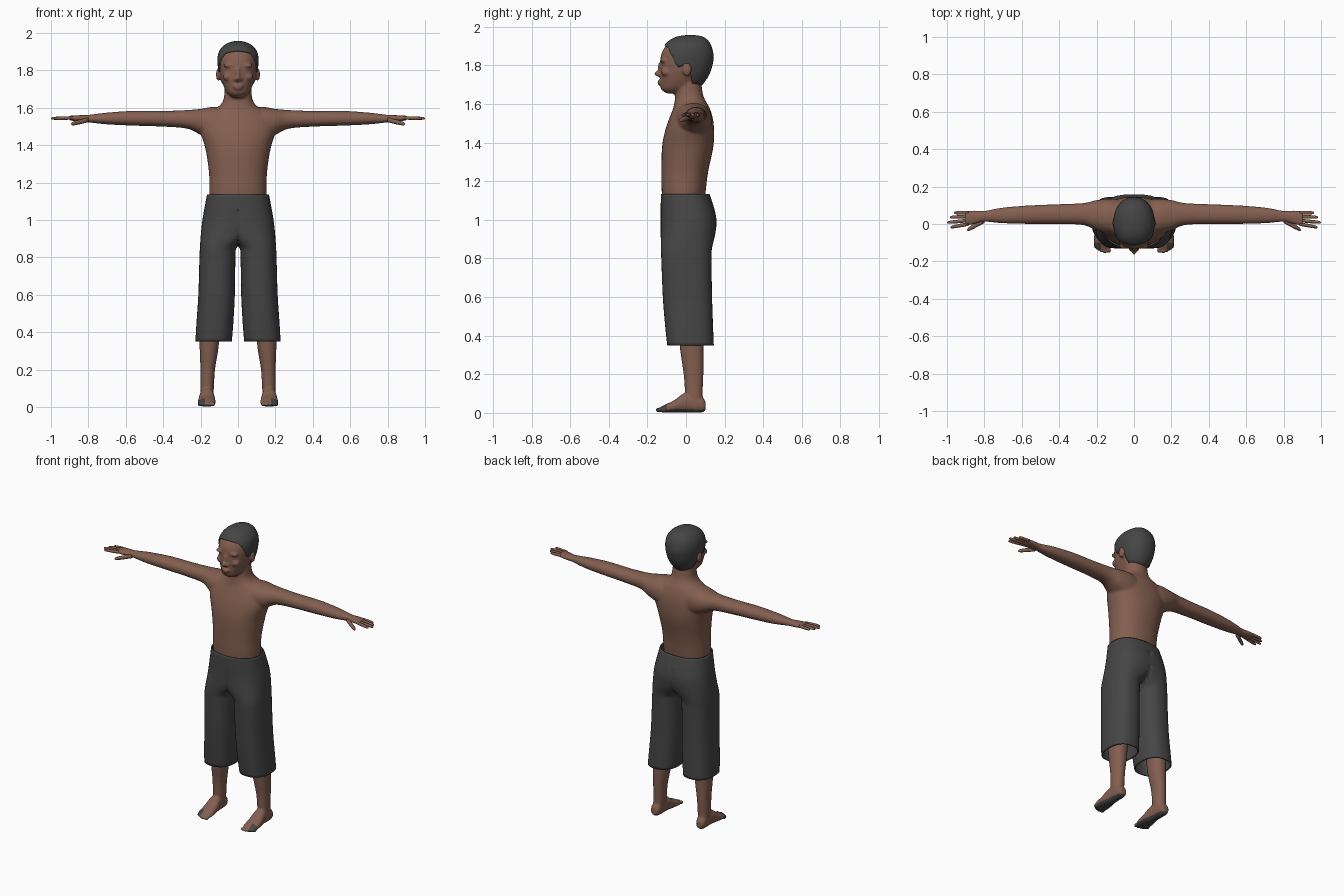
import bpy, bmesh
from math import sin, cos, pi
from mathutils import Matrix, Vector

cube = bpy.data.objects.get("Cube")
if cube:
    bpy.data.objects.remove(cube)


def make_material(name, rgb):
    mat = bpy.data.materials.new(name)
    mat.use_nodes = True
    color = (*rgb, 1)
    mat.diffuse_color = color
    mat.node_tree.nodes["Principled BSDF"].inputs["Base Color"].default_value = color
    return mat


skin = make_material("brown skin", (0.23, 0.115, 0.08))
charcoal = make_material("charcoal", (0.06, 0.06, 0.06))


def smooth_rows(rows, steps):
    """Catmull-Rom resampling of a table of cross-sections."""
    out = []
    for i in range(len(rows) - 1):
        a, b, c, d = (rows[min(max(k, 0), len(rows) - 1)] for k in range(i - 1, i + 3))
        for s in range(steps):
            t = s / steps
            out.append([q + t * (r - p) / 2 + t * t * (2 * p - 5 * q + 4 * r - s4) / 2
                        + t ** 3 * (3 * q - p - 3 * r + s4) / 2
                        for p, q, r, s4 in zip(a, b, c, d)])
    return out + [list(rows[-1])]


def power(value, square):
    return abs(value) ** (2 / square) * (1 if value > 0 else -1)


def skin_rings(bm, rings, caps):
    n = len(rings[0])
    for low, high in zip(rings, rings[1:]):
        for i in range(n):
            j = (i + 1) % n
            bm.faces.new((low[i], low[j], high[j], high[i]))
    if caps:
        bm.faces.new(rings[0])
        bm.faces.new(rings[-1])


def loft(bm, rows, axis="z", n=24, steps=4, square=2.2, side=1, caps=True, clip=False):
    """Rows hold the position on the axis, then min and max across both other directions."""
    rings = []
    for t, u0, u1, v0, v1 in smooth_rows(rows, steps):
        ring = []
        for i in range(n):
            a = 2 * pi * i / n
            u = (u0 + u1) / 2 + (u1 - u0) / 2 * power(cos(a), square)
            v = (v0 + v1) / 2 + (v1 - v0) / 2 * power(sin(a), square)
            x, y, z = {"z": (u, v, t), "x": (t, u, v), "y": (u, t, v)}[axis]
            ring.append(bm.verts.new((max(x, 0) if clip else x * side, y, z)))
        rings.append(ring)
    skin_rings(bm, rings, caps)


def symmetric(rows):
    return [(z, -w, w, front, back) for z, w, front, back in rows]


def ball(bm, centre, radii):
    matrix = Matrix.Translation(centre) @ Matrix.Diagonal((*radii, 1))
    bmesh.ops.create_uvsphere(bm, u_segments=16, v_segments=10, radius=1, matrix=matrix)


def finish(bm, name, mat):
    bmesh.ops.recalc_face_normals(bm, faces=bm.faces)
    mesh = bpy.data.meshes.new(name)
    bm.to_mesh(mesh)
    bm.free()
    mesh.materials.append(mat)
    for poly in mesh.polygons:
        poly.use_smooth = True
    obj = bpy.data.objects.new(name, mesh)
    bpy.context.collection.objects.link(obj)
    return obj


def fuse(obj, voxel, rounds):
    """Blend overlapping volumes into one soft surface."""
    remesh = obj.modifiers.new("blend", "REMESH")
    remesh.mode = "VOXEL"
    remesh.voxel_size = voxel
    remesh.use_smooth_shade = True
    soften = obj.modifiers.new("soften", "SMOOTH")
    soften.factor = 0.5
    soften.iterations = rounds


# Upper body: torso with neck, head, arms and facial forms
bm = bmesh.new()
loft(bm, symmetric([
    (1.05, .14, -.11, .09), (1.13, .152, -.125, .1), (1.25, .155, -.127, .115),
    (1.38, .174, -.124, .142), (1.47, .2, -.106, .145), (1.53, .19, -.085, .138),
    (1.58, .15, -.066, .122), (1.61, .1, -.06, .105), (1.65, .076, -.055, .088),
    (1.74, .07, -.05, .075)]), n=36)
loft(bm, symmetric([
    (1.655, .03, -.1, -.01), (1.675, .054, -.128, .03), (1.7, .07, -.132, .055),
    (1.75, .09, -.134, .1), (1.8, .101, -.134, .125), (1.86, .103, -.128, .13),
    (1.91, .088, -.097, .115), (1.94, .045, -.05, .08)]), n=36)
arm = [(.06, -.05, .13, 1.41, 1.595), (.13, -.055, .135, 1.425, 1.605),
       (.2, -.035, .128, 1.455, 1.594), (.27, -.006, .112, 1.488, 1.588),
       (.4, 0, .106, 1.499, 1.583), (.55, 0, .1, 1.504, 1.584),
       (.7, .004, .088, 1.511, 1.574), (.8, .012, .07, 1.522, 1.562),
       (.85, 0, .073, 1.526, 1.56), (.905, -.012, .07, 1.533, 1.558)]
for side in (-1, 1):
    loft(bm, arm, axis="x", side=side)
    ball(bm, (side * .106, .005, 1.777), (.012, .022, .034))
    ball(bm, (side * .045, -.118, 1.826), (.036, .016, .011))
    ball(bm, (side * .05, -.103, 1.765), (.032, .026, .022))
    ball(bm, (side * .013, -.136, 1.752), (.012, .014, .01))
ball(bm, (0, -.142, 1.757), (.013, .024, .015))
ball(bm, (0, -.132, 1.785), (.011, .016, .035))
ball(bm, (0, -.132, 1.717), (.03, .018, .008))
ball(bm, (0, -.13, 1.704), (.025, .017, .008))
fuse(finish(bm, "upper_body", skin), .0075, 3)

# Fingers and thumbs
bm = bmesh.new()


def finger(start, end, radius):
    start, end = Vector(start), Vector(end)
    rows = []
    for t, k in ((0, 1), (.5, 1), (.85, .85), (.97, .55), (1, .15)):
        p, r = start.lerp(end, t), radius * k
        rows.append((p.x, p.y - r, p.y + r, p.z - r, p.z + r))
    loft(bm, rows, axis="x", n=10, steps=2, square=2)


for root, tip, reach in ((.06, .06, .962), (.04, .036, .985), (.019, .008, 1), (0, -.018, .982)):
    finger((.885, root, 1.546), (reach, tip, 1.543), .0095)
finger((.8, .018, 1.535), (.892, -.032, 1.513), .013)
finish(bm, "fingers", skin).modifiers.new("both hands", "MIRROR")

# Hair: columns rising from the hairline to the crown
hair_rows = smooth_rows([
    (1.68, .06, -.1, .07), (1.75, .095, -.12, .12), (1.83, .109, -.135, .143),
    (1.88, .108, -.125, .138), (1.915, .093, -.103, .125), (1.94, .066, -.07, .103),
    (1.953, .035, -.03, .075), (1.958, .004, .015, .03)], 6)
hairline = [(-1, 1.905), (-.75, 1.892), (-.45, 1.835), (-.33, 1.79), (-.1, 1.797),
            (.08, 1.795), (.15, 1.755), (.4, 1.7), (1, 1.685)]


def lookup(rows, key):
    for a, b in zip(rows, rows[1:]):
        if key <= b[0]:
            t = max(0, (key - a[0]) / (b[0] - a[0]))
            return [p + t * (q - p) for p, q in zip(a, b)]
    return rows[-1]


bm = bmesh.new()
columns, levels, crown = 64, 18, hair_rows[-1][0]
rings = []
for level in range(levels + 1):
    ring = []
    for i in range(columns):
        a = 2 * pi * i / columns
        base = lookup(hairline, sin(a))[1]
        z = base + (crown - base) * sin(level / levels * pi / 2)
        _, w, front, back = lookup(hair_rows, z)
        y = (front + back) / 2 + (back - front) / 2 * power(sin(a), 2.2)
        ring.append(bm.verts.new((w * power(cos(a), 2.2), y, z)))
    rings.append(ring)
skin_rings(bm, rings, False)
bm.faces.new(rings[-1])
hair = finish(bm, "hair", charcoal)
rim = hair.modifiers.new("thickness", "SOLIDIFY")
rim.thickness = .01

# Trousers: one half, open along the middle above the crotch, then mirrored
bm = bmesh.new()
loft(bm, [
    (1.135, -.166, .166, -.13, .122), (1.07, -.178, .178, -.131, .143),
    (1, -.17, .19, -.131, .158), (.93, -.1, .198, -.131, .152),
    (.86, 0, .203, -.13, .136), (.8, .013, .206, -.128, .132), (.6, .017, .212, -.12, .135),
    (.45, .025, .222, -.108, .14), (.35, .033, .228, -.097, .144)],
    n=40, square=2.4, caps=False, clip=True)
wall = [f for f in bm.faces if all(v.co.x < .0005 for v in f.verts)]
bmesh.ops.delete(bm, geom=wall, context="FACES")
trousers = finish(bm, "trousers", charcoal)
trousers.modifiers.new("both sides", "MIRROR")
cloth = trousers.modifiers.new("cloth", "SOLIDIFY")
cloth.thickness = .008

# Lower legs and bare feet
bm = bmesh.new()
loft(bm, [(.5, .1, .21, -.045, .095), (.34, .102, .206, -.032, .092),
          (.2, .123, .201, -.012, .09), (.1, .129, .201, -.005, .086),
          (.04, .135, .2, 0, .09)])
loft(bm, [(.102, .148, .187, .015, .055), (.08, .136, .199, .002, .085),
          (.0, .128, .205, .002, .105), (-.06, .121, .213, .002, .066),
          (-.11, .12, .215, .002, .042), (-.135, .13, .2, .004, .028)], axis="y")
for x, y in ((.135, -.138), (.157, -.14), (.174, -.134), (.189, -.126), (.203, -.115)):
    ball(bm, (x, y, .015), (.012, .018, .012))
draft = finish(bm, "leg_draft", skin)
fuse(draft, .006, 2)
graph = bpy.context.evaluated_depsgraph_get()
mesh = bpy.data.meshes.new_from_object(draft.evaluated_get(graph))
bpy.data.objects.remove(draft)
legs = bpy.data.objects.new("legs_and_feet", mesh)
bpy.context.collection.objects.link(legs)
mesh.materials.clear()
mesh.materials.append(skin)
mesh.materials.append(charcoal)
for poly in mesh.polygons:
    x, y, z = poly.center
    sole = z < .02 and poly.normal.z < -.5
    outer_toes = y < -.1 and x > .178
    poly.material_index = int(sole or outer_toes)
    poly.use_smooth = True
legs.modifiers.new("both legs", "MIRROR")
